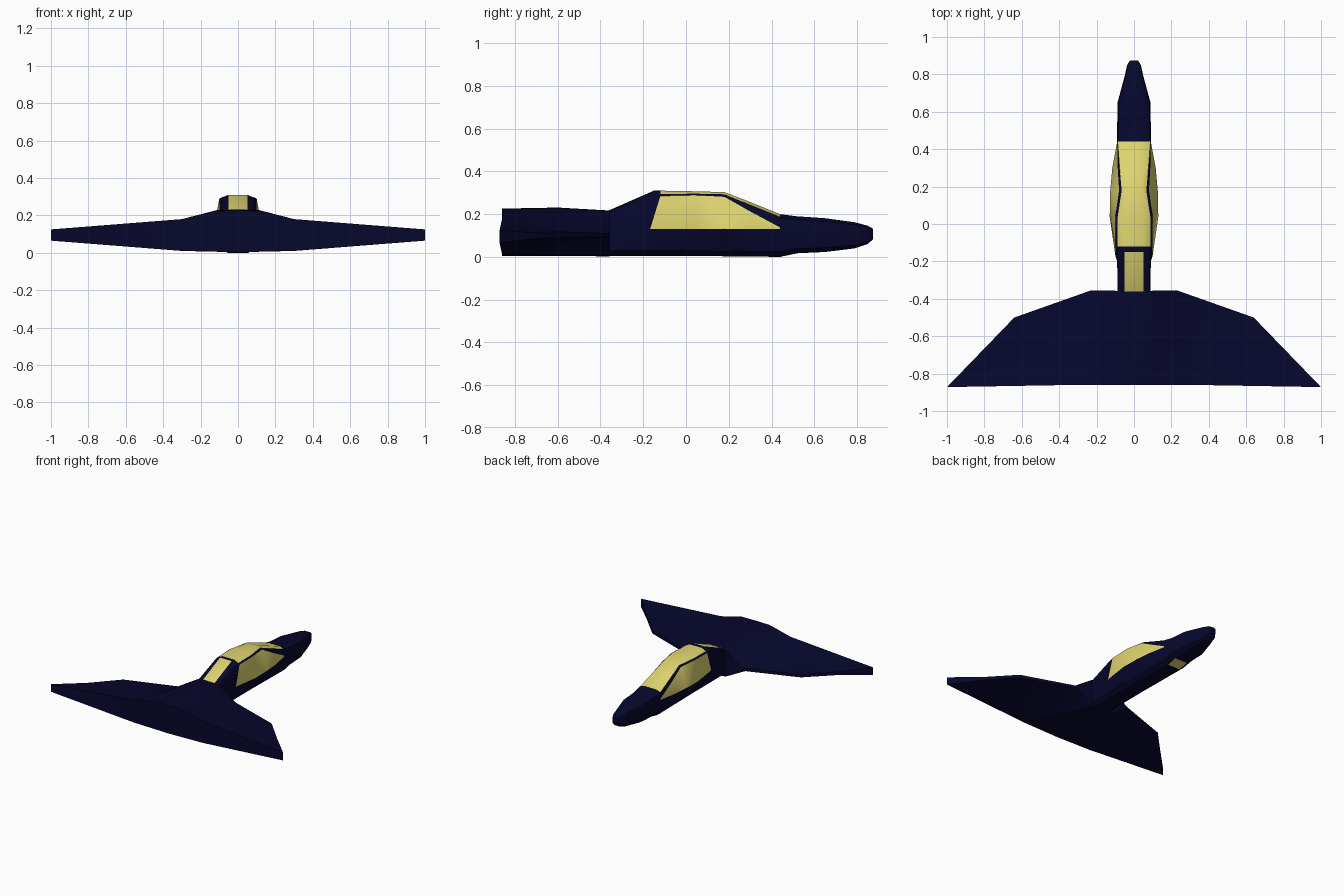
import bpy, bmesh

if "Cube" in bpy.data.objects:
    bpy.data.objects.remove(bpy.data.objects["Cube"])


def material(name, col):
    m = bpy.data.materials.new(name)
    m.diffuse_color = (*col, 1)
    m.use_nodes = True
    m.node_tree.nodes["Principled BSDF"].inputs["Base Color"].default_value = m.diffuse_color
    return m


NAVY = material("navy_hull", (0.002, 0.002, 0.026))
GLASS = material("pale_yellow_glass", (0.75, 0.67, 0.165))


def finish(bm, name, mats, angle=0.5):
    bmesh.ops.recalc_face_normals(bm, faces=bm.faces)
    me = bpy.data.meshes.new(name)
    bm.to_mesh(me)
    bm.free()
    ob = bpy.data.objects.new(name, me)
    bpy.context.collection.objects.link(ob)
    for m in mats:
        me.materials.append(m)
    bpy.ops.object.select_all(action='DESELECT')
    ob.select_set(True)
    bpy.context.view_layer.objects.active = ob
    bpy.ops.object.shade_smooth_by_angle(angle=angle)
    return ob


# Cockpit stations: y, belly z, then (x, z) of belt, window top, roof edge, roof ridge
cockpit = [
    (-0.36, 0.005, (0.088, 0.13), (0.088, 0.19), (0.085, 0.213), (0.05, 0.218)),
    (-0.15, 0.005, (0.09, 0.13), (0.09, 0.284), (0.085, 0.293), (0.05, 0.31)),
    (-0.12, 0.005, (0.1, 0.13), (0.098, 0.285), (0.088, 0.294), (0.05, 0.31)),
    (0.04, 0.005, (0.13, 0.13), (0.1, 0.289), (0.087, 0.296), (0.05, 0.307)),
    (0.18, 0.003, (0.127, 0.13), (0.08, 0.281), (0.066, 0.293), (0.045, 0.303)),
    (0.30, 0.002, (0.116, 0.13), (0.087, 0.213), (0.077, 0.243), (0.047, 0.257)),
    (0.44, 0.0, (0.09, 0.13), (0.09, 0.138), (0.088, 0.187), (0.05, 0.2)),
]
rings = []
for i, (y, zb, s, u, t, d) in enumerate(cockpit):
    ys = y - (0, 0.05, 0.048, 0, 0, 0, 0)[i]   # raked rear window edge
    rings.append([(0.055, y, zb), (0.088, y, zb + 0.025), (s[0], ys, s[1]),
                  (u[0], y, u[1]), (t[0], y, t[1]), (d[0], y, d[1])])

# Nose stations: y, half width, bottom, top
for y, w, zb, zt in [(0.52, 0.09, 0.017, 0.19), (0.65, 0.088, 0.023, 0.181),
                     (0.79, 0.05, 0.04, 0.162), (0.85, 0.037, 0.06, 0.146),
                     (0.875, 0.021, 0.083, 0.132)]:
    h = zt - zb
    rings.append([(w * fx, y, zb + h * fz) for fx, fz in
                  ((0.6, 0), (0.97, 0.13), (1, 0.5), (1, 0.7), (0.92, 0.9), (0.55, 1))])

# Fuselage loft: rear, side, roof and belly glass chosen by station and segment
bm = bmesh.new()
loops = []
for r in rings:
    full = r + [(-x, y, z) for x, y, z in reversed(r)]
    loops.append([bm.verts.new(p) for p in full])
glass = {(0, 5), (6, 11)}
for i in range(2, 6):
    glass |= {(i, 2), (i, 4), (i, 5)}
for i in range(len(loops) - 1):
    a, b = loops[i], loops[i + 1]
    for j in range(12):
        k = (j + 1) % 12
        f = bm.faces.new((a[j], a[k], b[k], b[j]))
        if (i, min(j, 10 - j) if j < 11 else 11) in glass:
            f.material_index = 1
bm.faces.new(loops[0])
bm.faces.new(loops[-1])
finish(bm, "fuselage", [NAVY, GLASS])

# Delta wing: thin at the front, flaring into a thick rear; both halves
P = dict(
    f0=(0, -0.357, 0.217), f1=(0.09, -0.357, 0.213), g1=(0.09, -0.357, 0.006), g0=(0, -0.357, 0.003),
    lt=(0.23, -0.355, 0.112), lb=(0.23, -0.355, 0.09),
    mt=(0.64, -0.5, 0.115), mb=(0.64, -0.5, 0.092),
    pt=(0.45, -0.69, 0.125), et=(0.82, -0.686, 0.112), eb=(0.82, -0.686, 0.087),
    c0=(0, -0.6, 0.231), c1=(0.11, -0.6, 0.229), c2=(0.24, -0.6, 0.16),
    r0=(0, -0.86, 0.226), r1=(0.12, -0.86, 0.224), r2=(0.3, -0.86, 0.18), r3=(1, -0.872, 0.125),
    b3=(1, -0.872, 0.065), b2=(0.3, -0.86, 0.01), b0=(0, -0.86, 0.004))
F = ["f0 f1 c1 c0", "c0 c1 r1 r0", "f1 lt c2 c1", "c1 c2 r2 r1",   # body top
     "lt pt c2", "lt mt pt", "c2 pt r2", "mt et pt",               # wing top
     "pt et r3", "pt r3 r2",
     "lt lb mb mt", "mt mb eb et", "et eb b3 r3",                  # leading edges
     "f0 g0 g1 f1", "f1 g1 lb lt",
     "g0 b0 b2 g1", "g1 b2 lb", "lb b2 mb", "mb b2 eb", "eb b2 b3",  # underside
     "r0 r1 r2 b2 b0", "r2 r3 b3 b2"]                              # rear
bm = bmesh.new()
for side in (1, -1):
    V = {k: bm.verts.new((x * side, y, z)) for k, (x, y, z) in P.items()}
    for f in F:
        bm.faces.new([V[k] for k in f.split()])
bmesh.ops.remove_doubles(bm, verts=bm.verts, dist=0.0005)
finish(bm, "delta_wing", [NAVY])
